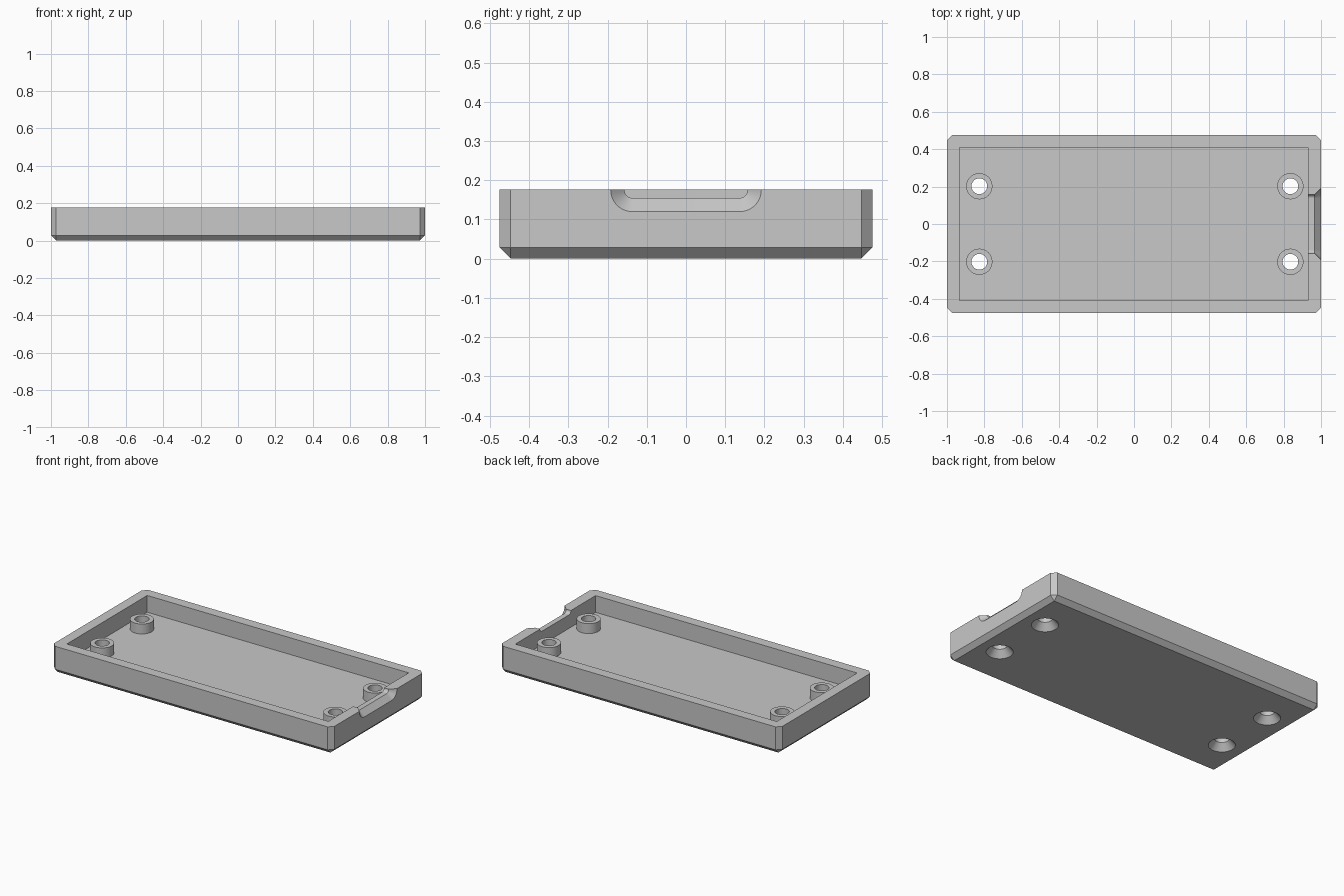
import bpy, bmesh, math
from mathutils import Matrix, Vector

old = bpy.data.objects.get("Cube")
if old:
    bpy.data.objects.remove(old, do_unlink=True)

HX, HY, H = 1.0, 0.475, 0.176      # outer half sizes and height
WALL, FLOOR, CHAMFER = 0.066, 0.068, 0.028
POST_TOP, POST_R, HOLE_R, SINK_R = 0.132, 0.07, 0.042, 0.078
POSTS = [(x, y) for x in (-0.827, 0.836) for y in (-0.202, 0.202)]

grey = bpy.data.materials.new("light grey plastic")
grey.use_nodes = True
colour = (0.58, 0.58, 0.58, 1)
grey.diffuse_color = colour
grey.node_tree.nodes["Principled BSDF"].inputs["Base Color"].default_value = colour


def finish(name, bm):
    bmesh.ops.recalc_face_normals(bm, faces=bm.faces)
    mesh = bpy.data.meshes.new(name)
    bm.to_mesh(mesh)
    bm.free()
    mesh.materials.append(grey)
    ob = bpy.data.objects.new(name, mesh)
    bpy.context.collection.objects.link(ob)
    return ob


def box(name, lo, hi, chamfer=0):
    bm = bmesh.new()
    lo, hi = Vector(lo), Vector(hi)
    bmesh.ops.create_cube(bm, size=1, matrix=Matrix.Translation((lo + hi) / 2)
                          @ Matrix.Diagonal((*(hi - lo), 1)))
    if chamfer:
        # every edge except the top rim
        edges = [e for e in bm.edges if min(v.co.z for v in e.verts) < hi.z - 1e-4]
        bmesh.ops.bevel(bm, geom=edges, offset=chamfer, segments=1, affect='EDGES')
    return finish(name, bm)


def cone(name, x, y, z0, z1, r0, r1):
    bm = bmesh.new()
    bmesh.ops.create_cone(bm, cap_ends=True, segments=48, radius1=r0, radius2=r1,
                          depth=z1 - z0, matrix=Matrix.Translation((x, y, (z0 + z1) / 2)))
    return finish(name, bm)


def loft(name, sections):
    bm = bmesh.new()
    rings = [[bm.verts.new(p) for p in s] for s in sections]
    for a, b in zip(rings, rings[1:]):
        for i in range(len(a)):
            j = (i + 1) % len(a)
            bm.faces.new((a[i], a[j], b[j], b[i]))
    bm.faces.new(rings[0])
    bm.faces.new(rings[-1])
    return finish(name, bm)


def notch_section(x, half, bottom, r):
    # U shape with rounded lower corners
    pts = [(x, half, H + 0.1)]
    for side, start in ((1, 0), (-1, 90)):
        for k in range(11):
            a = math.radians(start + 9 * k)
            pts.append((x, side * (half - r) + r * math.cos(a), bottom + r - r * math.sin(a)))
    return pts + [(x, -half, H + 0.1)]


def combine(target, tool, operation):
    mod = target.modifiers.new(operation, 'BOOLEAN')
    mod.operation, mod.solver, mod.object = operation, 'EXACT', tool
    bpy.context.view_layer.objects.active = target
    bpy.ops.object.modifier_apply(modifier=mod.name)
    bpy.data.objects.remove(tool, do_unlink=True)


# Tray with chamfered outside and hollow inside
tray = box("tray", (-HX, -HY, 0), (HX, HY, H), CHAMFER)
combine(tray, box("cavity", (WALL - HX, WALL - HY, FLOOR),
                  (HX - WALL - 0.003, HY - WALL, H + 0.1)), 'DIFFERENCE')

# Screw posts with through holes and countersinks underneath
for x, y in POSTS:
    combine(tray, cone("post", x, y, FLOOR - 0.01, POST_TOP, POST_R, POST_R), 'UNION')
for x, y in POSTS:
    combine(tray, cone("hole", x, y, -0.1, H + 0.1, HOLE_R, HOLE_R), 'DIFFERENCE')
    slope = (SINK_R - HOLE_R) / 0.042
    combine(tray, cone("countersink", x, y, -0.02, 0.042,
                       SINK_R + 0.02 * slope, HOLE_R), 'DIFFERENCE')

# Flared notch in the end wall
combine(tray, loft("notch", [notch_section(HX - 0.1, 0.157, 0.155, 0.02),
                             notch_section(HX - 0.035, 0.157, 0.155, 0.02),
                             notch_section(HX + 0.02, 0.212, 0.1, 0.075)]), 'DIFFERENCE')

# Smooth round parts, keep hard edges
bpy.ops.object.select_all(action='DESELECT')
tray.select_set(True)
bpy.context.view_layer.objects.active = tray
bpy.ops.object.shade_smooth_by_angle(angle=math.radians(25))
